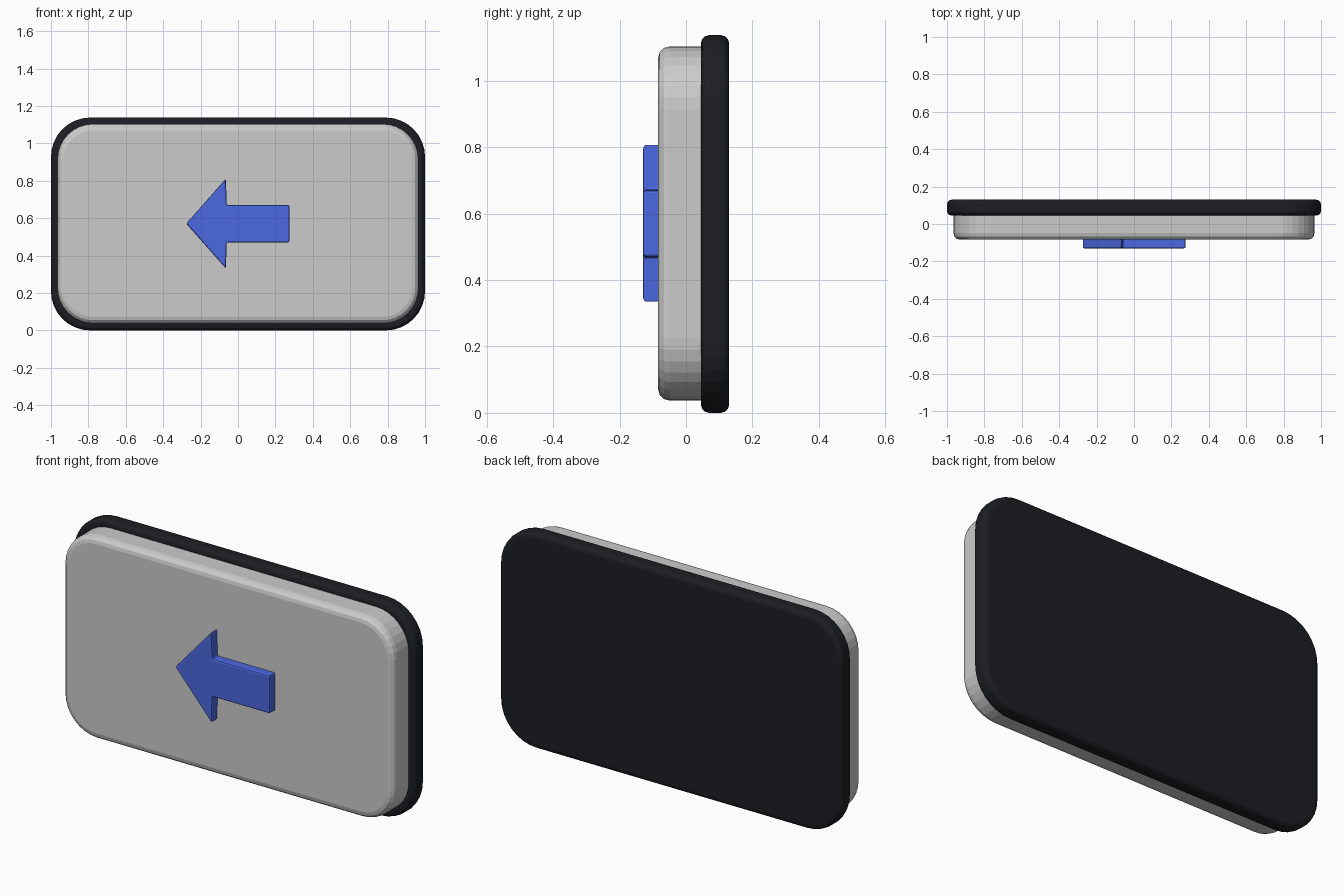
import bpy, bmesh
from math import sin, cos, pi

if "Cube" in bpy.data.objects:
    bpy.data.objects.remove(bpy.data.objects["Cube"])


def material(name, color):
    m = bpy.data.materials.new(name)
    m.diffuse_color = color
    m.use_nodes = True
    m.node_tree.nodes["Principled BSDF"].inputs["Base Color"].default_value = m.diffuse_color
    return m


def rounded_rect(hx, z0, z1, r, seg=8):
    """Counter-clockwise (x, z) outline with rounded corners."""
    centres = [(hx - r, z1 - r), (r - hx, z1 - r), (r - hx, z0 + r), (hx - r, z0 + r)]
    pts = []
    for q, (cx, cz) in enumerate(centres):
        for i in range(seg + 1):
            a = (q + i / seg) * pi / 2
            pts.append((cx + r * cos(a), cz + r * sin(a)))
    return pts


def slab(name, outline, y0, y1, bevel, segments, mat=None):
    """Extrude an (x, z) outline from y0 to y1 and round its rims."""
    bm = bmesh.new()
    face = bm.faces.new([bm.verts.new((x, y0, z)) for x, z in outline])
    ext = bmesh.ops.extrude_face_region(bm, geom=[face], use_keep_orig=True)
    verts = [g for g in ext["geom"] if isinstance(g, bmesh.types.BMVert)]
    bmesh.ops.translate(bm, verts=verts, vec=(0, y1 - y0, 0))
    bmesh.ops.recalc_face_normals(bm, faces=bm.faces)
    me = bpy.data.meshes.new(name)
    bm.to_mesh(me)
    bm.free()
    ob = bpy.data.objects.new(name, me)
    bpy.context.collection.objects.link(ob)
    if mat:
        me.materials.append(mat)
    mod = ob.modifiers.new("rim", "BEVEL")
    mod.width = bevel
    mod.segments = segments
    mod.limit_method = "ANGLE"
    mod.angle_limit = 0.6
    return ob


black = material("black", (0.012, 0.013, 0.017, 1))
blue = material("blue", (0.07, 0.14, 0.75, 1))

# Dark backing plate
slab("back_plate", rounded_rect(1.0, 0.0, 1.138, 0.21), 0.045, 0.13, 0.025, 3, black)

# Grey front panel, its rear rim sunk into the plate
slab("front_panel", rounded_rect(0.965, 0.037, 1.104, 0.19), -0.084, 0.085, 0.035, 3)

# Raised arrow pointing to -x, outline mirrored about its axis
axis = 0.571
half = [(-0.065, 0.24), (-0.06, 0.10), (0.275, 0.10)]
arrow = [(-0.277, axis)] + [(x, axis - d) for x, d in half]
arrow += [(x, axis + d) for x, d in reversed(half)]
slab("arrow", arrow, -0.13, -0.07, 0.008, 2, blue)
